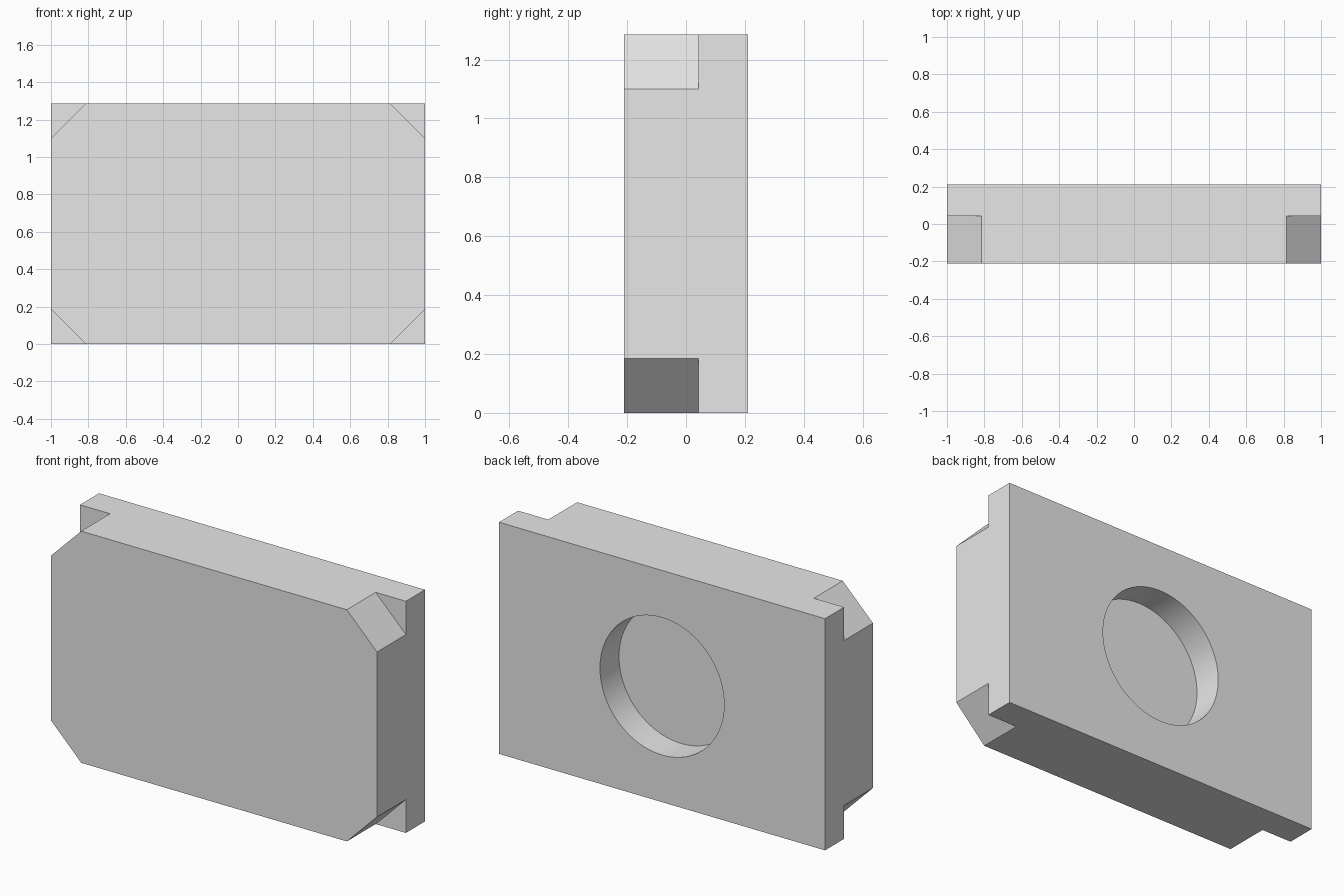
import bpy
from math import pi, radians

cube = bpy.data.objects.get("Cube")
if cube:
    bpy.data.objects.remove(cube, do_unlink=True)

WIDTH, DEPTH, HEIGHT = 2.0, 0.42, 1.285
STEP_Y = 0.043      # shared depth of the corner ledges and the recess floor
CORNER = 0.185      # leg of each chamfered corner
RADIUS = 0.381      # radius of the round recess

grey = bpy.data.materials.new("plain_grey")
grey.use_nodes = True
colour = (0.8, 0.8, 0.8, 1)
grey.diffuse_color = colour
grey.node_tree.nodes["Principled BSDF"].inputs["Base Color"].default_value = colour


def cutter(name, sides, radius, x, z, y0, y1):
    """Prism along y, used to carve the plate."""
    bpy.ops.mesh.primitive_cylinder_add(
        vertices=sides, radius=radius, depth=y1 - y0,
        location=(x, (y0 + y1) / 2, z), rotation=(pi / 2, 0, 0))
    ob = bpy.context.object
    ob.name = name
    ob.hide_render = True
    ob.data.materials.append(grey)
    return ob


# Rectangular plate
bpy.ops.mesh.primitive_cube_add(size=1, location=(0, 0, HEIGHT / 2))
plate = bpy.context.object
plate.name = "plate"
plate.scale = (WIDTH, DEPTH, HEIGHT)
bpy.ops.object.transform_apply(location=True, rotation=False, scale=True)
plate.data.materials.append(grey)

# Round recess in the back, chamfered steps at the four front corners
cutters = [cutter("recess_cutter", 96, RADIUS, 0, HEIGHT / 2, STEP_Y, DEPTH)]
for x in (-WIDTH / 2, WIDTH / 2):
    for z in (0, HEIGHT):
        cutters.append(cutter("corner_cutter", 4, CORNER, x, z, -DEPTH, STEP_Y))

bpy.ops.object.select_all(action='DESELECT')
plate.select_set(True)
bpy.context.view_layer.objects.active = plate
for ob in cutters:
    mod = plate.modifiers.new("carve", 'BOOLEAN')
    mod.operation = 'DIFFERENCE'
    mod.solver = 'EXACT'
    mod.object = ob
    bpy.ops.object.modifier_apply(modifier=mod.name)
    bpy.data.objects.remove(ob, do_unlink=True)

# Smooth recess wall, crisp edges elsewhere
bpy.ops.object.shade_smooth_by_angle(angle=radians(30))
